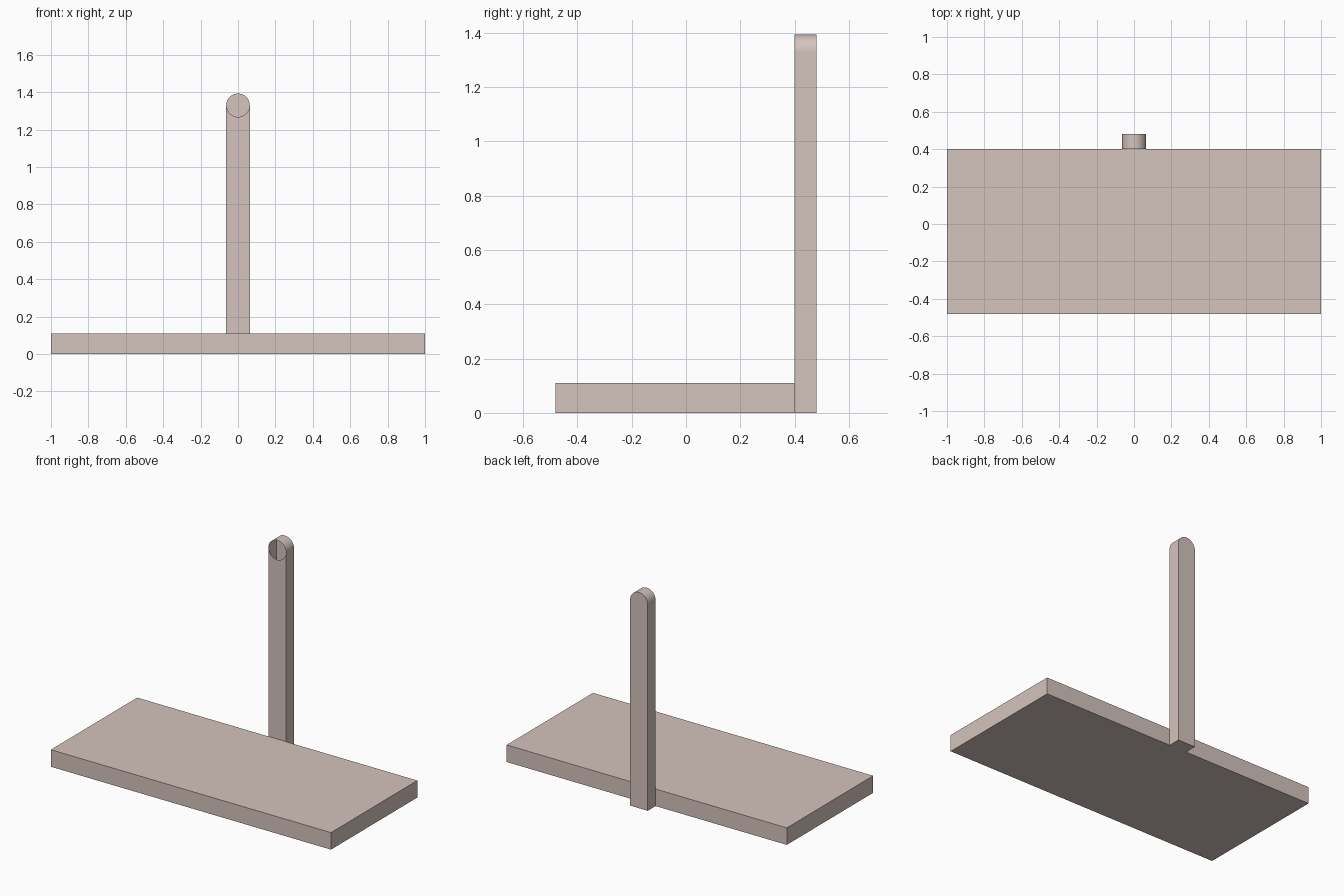
import bpy, bmesh, math

if "Cube" in bpy.data.objects:
    bpy.data.objects.remove(bpy.data.objects["Cube"])

mat = bpy.data.materials.new("warm_beige")
mat.diffuse_color = (0.66, 0.55, 0.51, 1.0)
mat.use_nodes = True
mat.node_tree.nodes["Principled BSDF"].inputs["Base Color"].default_value = mat.diffuse_color


def finish(name, bm):
    mesh = bpy.data.meshes.new(name)
    bm.to_mesh(mesh)
    bm.free()
    mesh.materials.append(mat)
    obj = bpy.data.objects.new(name, mesh)
    bpy.context.collection.objects.link(obj)


# flat rectangular slab
bm = bmesh.new()
bmesh.ops.create_cube(bm, size=1)
for v in bm.verts:
    v.co = (v.co.x * 2, -0.04 + v.co.y * 0.88, 0.055 + v.co.z * 0.11)
finish("base_slab", bm)

# hollow upright post: round top, open circular hole in the front
R, ZC, FRONT, BACK, N = 0.063, 1.33, 0.40, 0.48, 16
arch = [(R * math.cos(math.pi * i / N), ZC + R * math.sin(math.pi * i / N))
        for i in range(N + 1)]
outline = [(-R, 0), (R, 0)] + arch
bm = bmesh.new()
front = [bm.verts.new((x, FRONT, z)) for x, z in outline]
back = [bm.verts.new((x, BACK, z)) for x, z in outline]
n = len(outline)
for i in range(n):
    j = (i + 1) % n
    bm.faces.new((front[i], front[j], back[j], back[i]))
bm.faces.new(back[::-1])
# front panel stops at the lower half of the hole
lower = [bm.verts.new((x, FRONT, 2 * ZC - z)) for x, z in arch[1:-1]]
panel = bm.faces.new([front[0], front[1], front[2]] + lower + [front[-1]])
bmesh.ops.triangulate(bm, faces=[panel])
finish("upright_post", bm)
